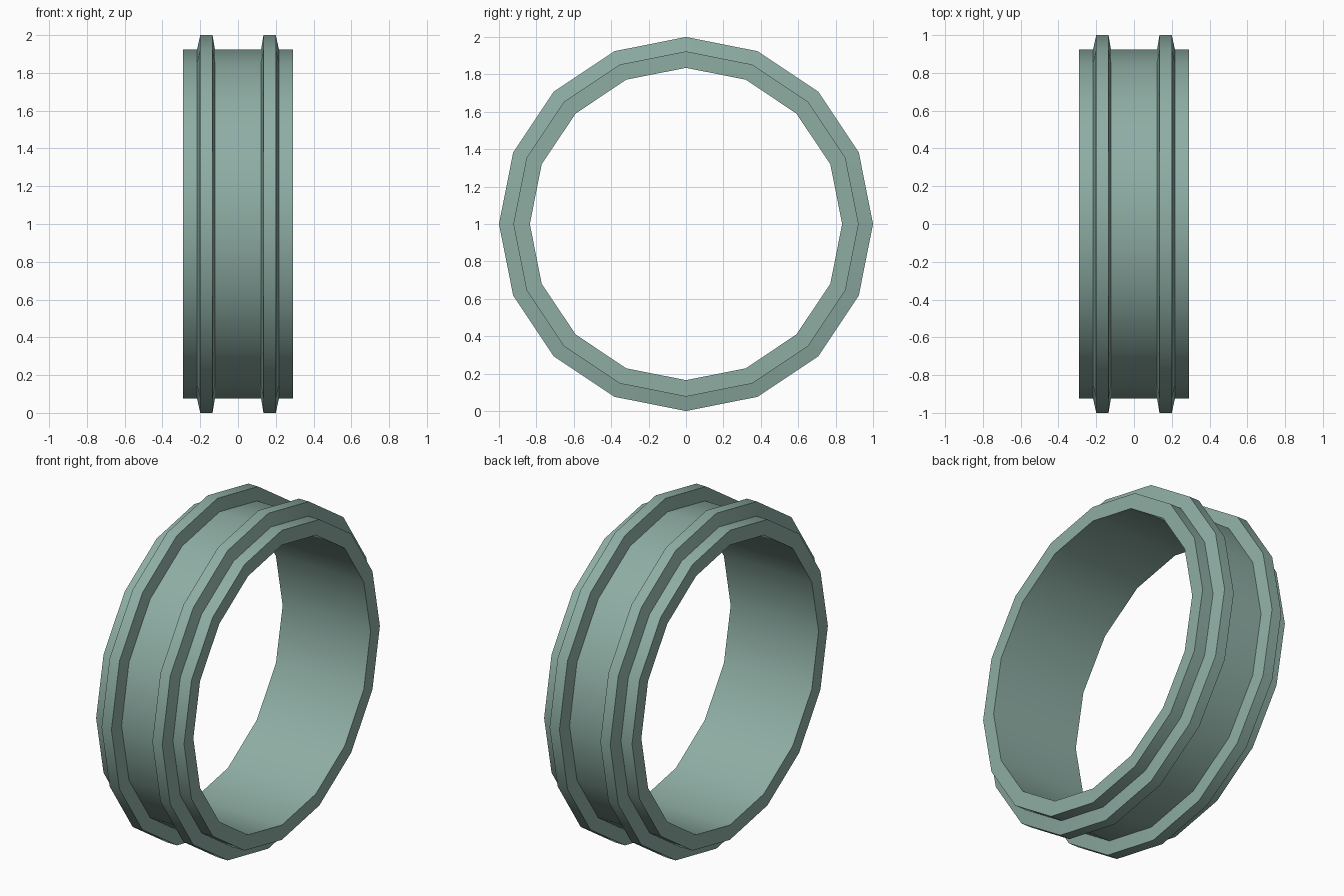
import bpy, bmesh, math

if "Cube" in bpy.data.objects:
    bpy.data.objects.remove(bpy.data.objects["Cube"])

SIDES = 16
R_IN, R_BAND, R_RIDGE = 0.835, 0.923, 1.0

# Half of the outer profile as (x, radius); mirrored for the other side
half = [(0.122, R_BAND), (0.135, R_RIDGE), (0.20, R_RIDGE),
        (0.217, R_BAND), (0.29, R_BAND), (0.29, R_IN)]
profile = [(-x, r) for x, r in reversed(half)] + half

# Revolve the closed profile about the x axis
bm = bmesh.new()
rings = []
for i in range(SIDES):
    a = 2 * math.pi * i / SIDES
    rings.append([bm.verts.new((x, r * math.cos(a), 1 + r * math.sin(a)))
                  for x, r in profile])
n = len(profile)
for i in range(SIDES):
    p, q = rings[i], rings[(i + 1) % SIDES]
    for j in range(n):
        k = (j + 1) % n
        bm.faces.new((p[j], p[k], q[k], q[j]))
bmesh.ops.recalc_face_normals(bm, faces=bm.faces[:])

mesh = bpy.data.meshes.new("ridged_ring")
bm.to_mesh(mesh)
bm.free()
ring = bpy.data.objects.new("ridged_ring", mesh)
bpy.context.collection.objects.link(ring)

# Grey-green finish
mat = bpy.data.materials.new("grey_green")
mat.diffuse_color = (0.27, 0.42, 0.37, 1)
mat.use_nodes = True
mat.node_tree.nodes["Principled BSDF"].inputs["Base Color"].default_value = mat.diffuse_color
mesh.materials.append(mat)

# Smooth around the ring, sharp at profile corners
bpy.context.view_layer.objects.active = ring
ring.select_set(True)
bpy.ops.object.shade_smooth_by_angle(angle=math.radians(30))
